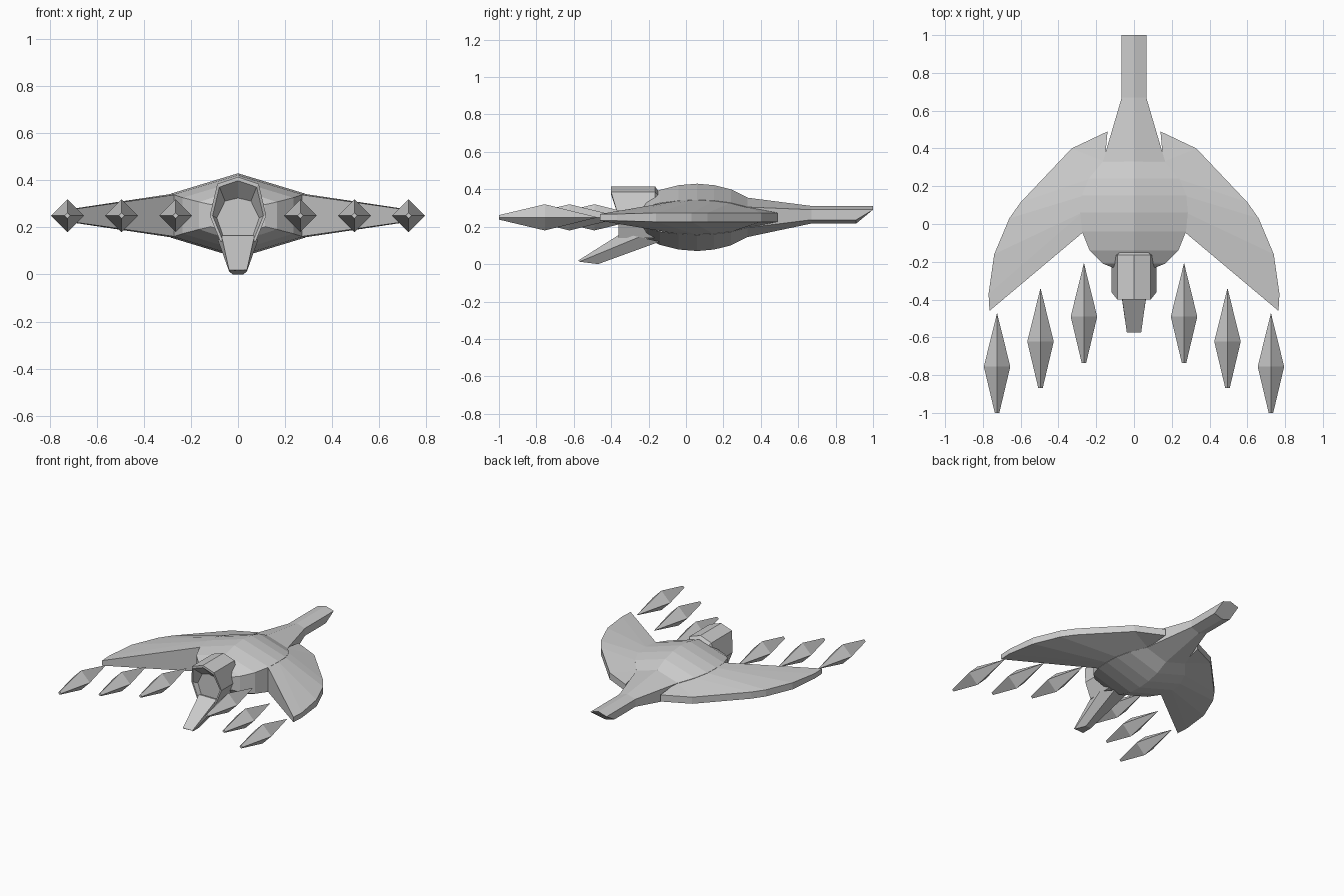
import bpy, bmesh

if "Cube" in bpy.data.objects:
    bpy.data.objects.remove(bpy.data.objects["Cube"])

ZC = 0.25  # height of the main plane


def loft(name, rings):
    """Skin a list of equal-length closed rings and cap both ends."""
    bm = bmesh.new()
    vs = [[bm.verts.new(p) for p in r] for r in rings]
    n = len(rings[0])
    for a, b in zip(vs, vs[1:]):
        for i in range(n):
            j = (i + 1) % n
            bm.faces.new((a[i], a[j], b[j], b[i]))
    bm.faces.new(vs[0])
    bm.faces.new(vs[-1])
    bmesh.ops.remove_doubles(bm, verts=bm.verts, dist=1e-5)
    bmesh.ops.recalc_face_normals(bm, faces=bm.faces)
    me = bpy.data.meshes.new(name)
    bm.to_mesh(me)
    bm.free()
    ob = bpy.data.objects.new(name, me)
    bpy.context.collection.objects.link(ob)
    return ob


def hexagon(y, w, h, sh, zc=ZC, slant=0.0):
    """Body cross-section: ridge, shoulders, side walls and keel."""
    return [(0, y, zc + h), (w, y, zc + sh), (w, y - slant, zc - sh),
            (0, y - slant, zc - h), (-w, y - slant, zc - sh), (-w, y, zc + sh)]


def mirrored(half):
    """Close a half outline (first point on the axis) across x = 0."""
    return half + [(-x, z) for x, z in reversed(half) if x]


# Hull: (y, half width, half height)
hull = [(-0.23, 0.115, 0.09), (-0.21, 0.165, 0.112), (-0.14, 0.235, 0.147),
        (-0.04, 0.275, 0.172), (0.06, 0.285, 0.18), (0.15, 0.277, 0.172),
        (0.24, 0.24, 0.15), (0.33, 0.165, 0.105)]
loft("hull", [hexagon(y, w, h, h * 0.52) for y, w, h in hull])

# Neck tapering out of the hull to a slanted tip
loft("neck", [hexagon(0.30, 0.17, 0.112, 0.06), hexagon(0.33, 0.165, 0.105, 0.055),
              hexagon(0.67, 0.065, 0.047, 0.027, 0.264),
              hexagon(1.0, 0.065, 0.047, 0.027, 0.264, 0.09)])

# Wings: shoulder rows of the hull run out to the curved outer edge
edge = [(7, 0.14, 0.49), (7, 0.33, 0.40), (6, 0.60, 0.115), (5, 0.66, 0.03),
        (4, 0.74, -0.16), (4, 0.77, -0.37), (3, 0.765, -0.46)]
for side, sx in (("right", 1), ("left", -1)):
    rings = []
    for k, x, y in edge:
        hy, hw, hh = hull[k]
        s = hh * 0.52
        t = 0.024 if y > -0.3 else 0.018
        rings.append([(sx * (hw - 0.01), hy, ZC + s), (sx * x, y, ZC + t),
                      (sx * x, y, ZC - t), (sx * (hw - 0.01), hy, ZC - s)])
    loft(side + "_wing", rings)

# Hooded engine with recessed face
outer = mirrored([(0, 0.415), (0.088, 0.385), (0.12, 0.25), (0.075, 0.14)])
inner = mirrored([(0, 0.325), (0.055, 0.312), (0.09, 0.24), (0.06, 0.155)])


def front_y(z):
    return -0.40 if z > 0.3 else -0.36


loft("engine_hood", [
    [(x * 0.85, -0.15, ZC + (z - ZC) * 0.87) for x, z in outer],
    [(x, -0.165, z) for x, z in outer],
    [(x, front_y(z), z) for x, z in outer],
    [(x * 0.9, front_y(z), ZC + (z - ZC) * 0.9) for x, z in outer],
    [(x, -0.33, z) for x, z in inner]])

# Chin fin sweeping down and forward
loft("chin_fin", [
    [(-0.07, -0.345, 0.165), (0.07, -0.345, 0.165), (0.085, -0.25, 0.145),
     (0.05, -0.14, 0.12), (-0.05, -0.14, 0.12), (-0.085, -0.25, 0.145)],
    [(-0.038, -0.575, 0.02), (0.038, -0.575, 0.02), (0.038, -0.57, 0.013),
     (0.022, -0.47, 0.0), (-0.022, -0.47, 0.0), (-0.038, -0.57, 0.013)]])

# Floating shards trailing each wing
for i in range(3):
    for side, sx in (("right", 1), ("left", -1)):
        cx, cy = sx * (0.265 + 0.23 * i), -0.49 - 0.1325 * i
        rings = [[(cx + r * a, y, ZC + r * b) for a, b in ((1, 0), (0, 1), (-1, 0), (0, -1))]
                 for y, r in ((cy - 0.245, 0.012), (cy, 0.07), (cy + 0.28, 0.001))]
        loft(f"{side}_shard_{i + 1}", rings)
